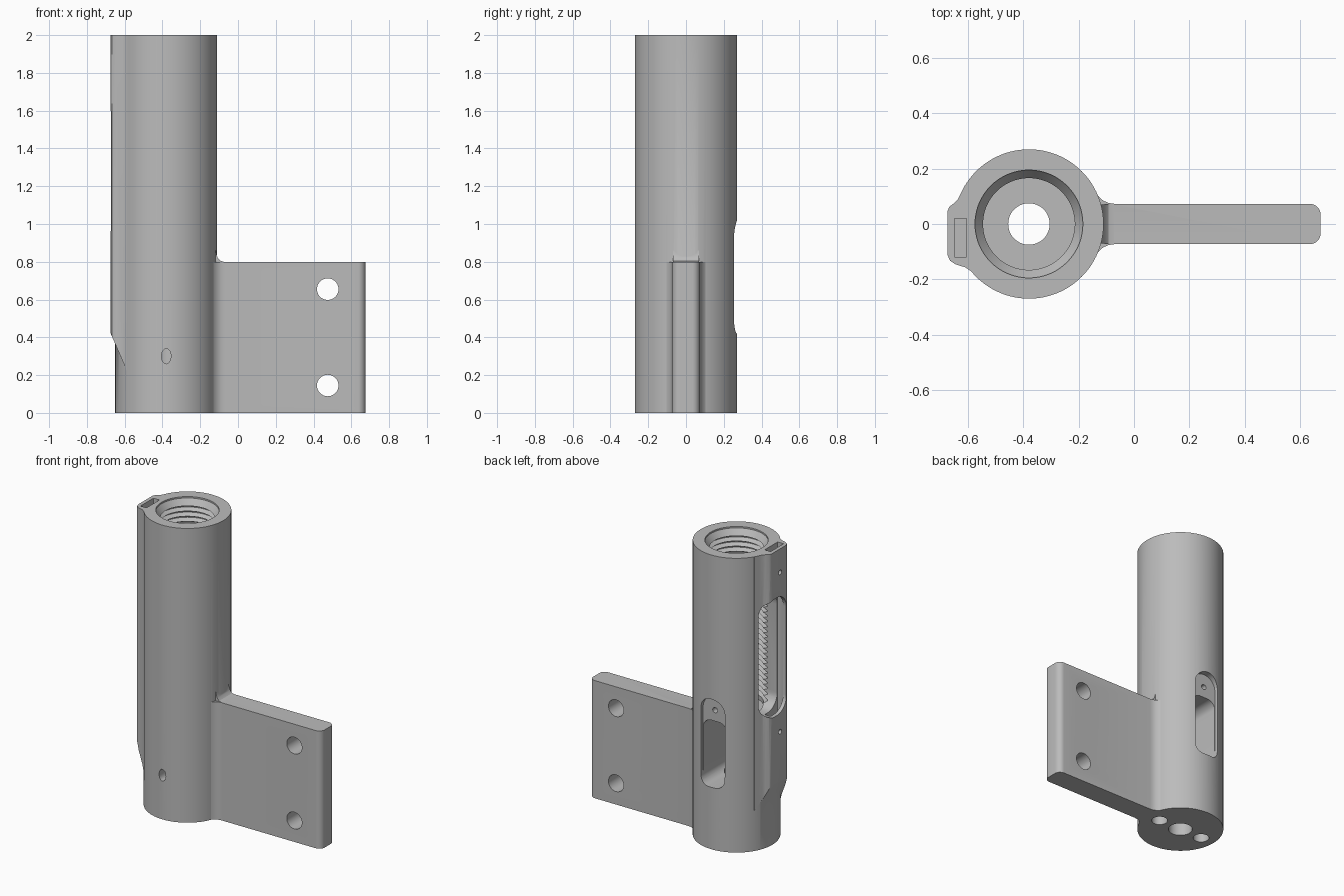
import bpy, bmesh, math
from mathutils import Vector

if "Cube" in bpy.data.objects:
    bpy.data.objects.remove(bpy.data.objects["Cube"])

CX = -0.38          # tube axis
R = 0.27            # tube radius


def link(name, bm):
    bmesh.ops.recalc_face_normals(bm, faces=bm.faces)
    mesh = bpy.data.meshes.new(name)
    bm.to_mesh(mesh)
    bm.free()
    obj = bpy.data.objects.new(name, mesh)
    bpy.context.collection.objects.link(obj)
    return obj


def prism(name, pts, axis, a, b):
    """Extrude a 2D outline along an axis from a to b."""
    def place(p, d):
        return {"x": (d, p[0], p[1]), "y": (p[0], d, p[1]), "z": (p[0], p[1], d)}[axis]
    bm = bmesh.new()
    face = bm.faces.new([bm.verts.new(place(p, a)) for p in pts])
    ext = bmesh.ops.extrude_face_region(bm, geom=[face])
    verts = [g for g in ext["geom"] if isinstance(g, bmesh.types.BMVert)]
    bmesh.ops.translate(bm, verts=verts, vec=Vector(place((0, 0), b - a)))
    return link(name, bm)


def ellipse(u, v, ru, rv=None, n=32):
    rv = rv or ru
    return [(u + ru * math.cos(2 * math.pi * i / n), v + rv * math.sin(2 * math.pi * i / n))
            for i in range(n)]


def rounded(u0, u1, v0, v1, r, n=10):
    """Rectangle outline with round corners."""
    pts = []
    corners = [(u1 - r, v1 - r), (u0 + r, v1 - r), (u0 + r, v0 + r), (u1 - r, v0 + r)]
    for k, (u, v) in enumerate(corners):
        for i in range(n + 1):
            t = math.pi / 2 * (k + i / n)
            pts.append((u + r * math.cos(t), v + r * math.sin(t)))
    return pts


def lathe(name, profile, n=72):
    """Closed solid of revolution about the tube axis."""
    bm = bmesh.new()
    rings = [[bm.verts.new((x + CX, y, z)) for x, y in ellipse(0, 0, r, n=n)] for r, z in profile]
    for lo, hi in zip(rings, rings[1:]):
        for i in range(n):
            j = (i + 1) % n
            bm.faces.new((lo[i], lo[j], hi[j], hi[i]))
    bm.faces.new(rings[0])
    bm.faces.new(rings[-1])
    return link(name, bm)


def combine(target, tool, op):
    mod = target.modifiers.new(tool.name, "BOOLEAN")
    mod.operation, mod.object, mod.solver = op, tool, "EXACT"
    bpy.context.view_layer.objects.active = target
    bpy.ops.object.modifier_apply(modifier=mod.name)
    bpy.data.objects.remove(tool)


# Tube
body = prism("threaded_tube_bracket", ellipse(CX, 0, R, n=128), "z", 0, 2)

# Side boss running down the tube, its lower end sloping into the wall
boss = prism("side_boss", [
    (-0.675, 0.045), (-0.668, 0.062), (-0.65, 0.076), (-0.638, 0.088), (-0.627, 0.11),
    (-0.612, 0.14), (-0.5, 0.15), (-0.5, -0.2), (-0.572, -0.19), (-0.588, -0.172),
    (-0.61, -0.157), (-0.645, -0.146), (-0.666, -0.132), (-0.675, -0.11)], "z", 0, 2)
for v in boss.data.vertices:
    if v.co.z < 1:
        v.co.z = 0.25 + (-0.6 - v.co.x) * 2.3
combine(body, boss, "UNION")

# Mounting plate with filleted root
half = [(-0.145, 0.125), (-0.13, 0.102), (-0.112, 0.085), (-0.092, 0.076), (-0.07, 0.073)]
half += [(0.635 + 0.04 * math.sin(t), 0.033 + 0.04 * math.cos(t))
         for t in (math.pi / 2 * i / 8 for i in range(9))]
outline = [(-0.3, 0.125)] + half + [(x, -y) for x, y in reversed(half)] + [(-0.3, -0.125)]
combine(body, prism("mounting_plate", outline, "z", 0, 0.8), "UNION")
combine(body, prism("plate_top_fillet", [
    (-0.25, 0.7), (-0.06, 0.7), (-0.075, 0.8), (-0.093, 0.805), (-0.107, 0.82),
    (-0.114, 0.84), (-0.117, 0.86), (-0.25, 0.86)], "y", -0.07, 0.07), "UNION")

# Threaded bore
pitch, floor = 0.035, 0.87
profile = [(0.166, floor)]
z = floor + 0.03
while z + pitch < 1.98:
    profile += [(0.166, z), (0.192, z + pitch * 0.45), (0.192, z + pitch * 0.6)]
    z += pitch
profile += [(0.166, z), (0.195, 1.99), (0.195, 2.05)]
combine(body, lathe("thread_cutter", profile), "DIFFERENCE")

# Straight cuts: outline, axis, start, end
cuts = [
    (ellipse(CX, 0, 0.075, n=48), "z", -0.1, 1.0),                   # centre hole
    (ellipse(CX - 0.17, 0, 0.05), "z", -0.1, 0.25),                  # base screw holes
    (ellipse(CX + 0.17, 0, 0.05), "z", -0.1, 0.25),
    (ellipse(CX, 0.3, 0.025, 0.04), "y", -0.4, 0),                   # front pin hole
    (rounded(CX - 0.09, CX + 0.09, 0.42, 1.02, 0.088), "y", 0.23, 0.4),   # rear recess
    (rounded(CX - 0.089, CX + 0.089, 0.421, 0.855, 0.06), "y", -0.09, 0.35),  # rear pocket
    (ellipse(CX, 0.93, 0.018), "y", 0.1, 0.4),                       # rear recess hole
    (rounded(-0.65, -0.605, -0.12, 0.02, 0.004, 2), "z", 0.65, 2.1),  # boss channel
    (rounded(-0.115, 0.115, 0.88, 1.68, 0.1), "x", -0.8, -0.45),     # boss window
    (ellipse(-0.047, 1.84, 0.016), "x", -0.8, -0.63),                # boss pin holes
    (ellipse(-0.047, 0.757, 0.016), "x", -0.8, -0.63),
    (ellipse(0.475, 0.655, 0.057, n=40), "y", -0.2, 0.2),            # plate bolt holes
    (ellipse(0.475, 0.145, 0.057, n=40), "y", -0.2, 0.2),
]
for pts, axis, a, b in cuts:
    combine(body, prism("cutter", pts, axis, a, b), "DIFFERENCE")

# Material and shading
mat = bpy.data.materials.new("plain_grey")
mat.use_nodes = True
grey = (0.5, 0.5, 0.5, 1)
mat.diffuse_color = grey
mat.node_tree.nodes["Principled BSDF"].inputs["Base Color"].default_value = grey
body.data.materials.clear()
body.data.materials.append(mat)
for p in body.data.polygons:
    p.material_index = 0
bpy.ops.object.select_all(action="DESELECT")
body.select_set(True)
bpy.context.view_layer.objects.active = body
bpy.ops.object.shade_smooth_by_angle(angle=math.radians(30))
